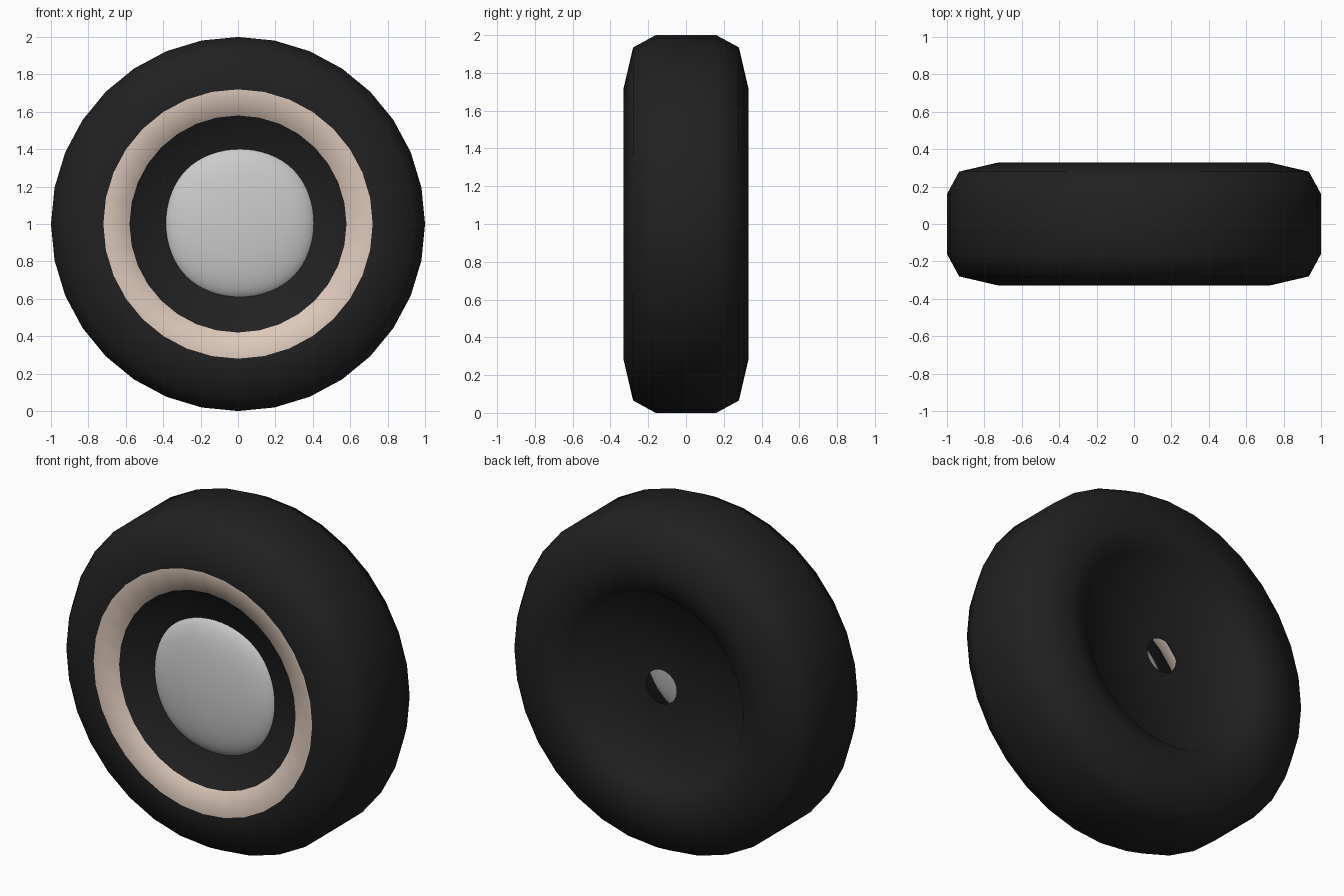
import bpy, bmesh
from math import sin, cos, tau

if "Cube" in bpy.data.objects:
    bpy.data.objects.remove(bpy.data.objects["Cube"])

SIDES = 32


def material(name, rgb):
    m = bpy.data.materials.new(name)
    m.diffuse_color = (*rgb, 1)
    m.use_nodes = True
    m.node_tree.nodes["Principled BSDF"].inputs["Base Color"].default_value = m.diffuse_color
    return m


black = material("rubber", (0.015, 0.015, 0.015))
cream = material("whitewall", (0.72, 0.58, 0.49))


def lathe(name, profile, mat):
    """Spin (radius, y) points about the wheel axle at z = 1."""
    bm = bmesh.new()
    rings = [[bm.verts.new((r * sin(tau * i / SIDES), y, 1 + r * cos(tau * i / SIDES)))
              for i in range(SIDES)] for r, y in profile]
    for a, b in zip(rings, rings[1:]):
        for i in range(SIDES):
            j = (i + 1) % SIDES
            bm.faces.new((a[i], b[i], b[j], a[j])).smooth = True
    bmesh.ops.recalc_face_normals(bm, faces=bm.faces)
    me = bpy.data.meshes.new(name)
    bm.to_mesh(me)
    bm.free()
    me.materials.append(mat)
    ob = bpy.data.objects.new(name, me)
    bpy.context.collection.objects.link(ob)
    return ob


# Half profile from the hub hole out to the tread, mirrored front to back
half = [(0.10, 0.23), (0.54, 0.235), (0.58, 0.29), (0.72, 0.33), (0.935, 0.28), (1.0, 0.16)]
front = [(r, -y) for r, y in half]
tyre = lathe("tyre", front + half[::-1], black)

# Cream whitewall band on the front face only
tyre.data.materials.append(cream)
for f in tyre.data.polygons:
    c = f.center
    r = (c.x ** 2 + (c.z - 1) ** 2) ** 0.5
    if c.y < 0 and 0.58 < r < 0.72:
        f.material_index = 1

# Domed hub cap: a cube rounded by subdivision
k = 0.8395  # how far the subdivided cube shrinks
bpy.ops.mesh.primitive_cube_add(size=2, location=(0.01, -0.21, 1.005))
cap = bpy.context.object
cap.name = "hub_cap"
cap.scale = (0.405 / k, 0.10 / k, 0.405 / k)
sub = cap.modifiers.new("round", 'SUBSURF')
sub.levels = sub.render_levels = 4
bpy.ops.object.shade_smooth()
